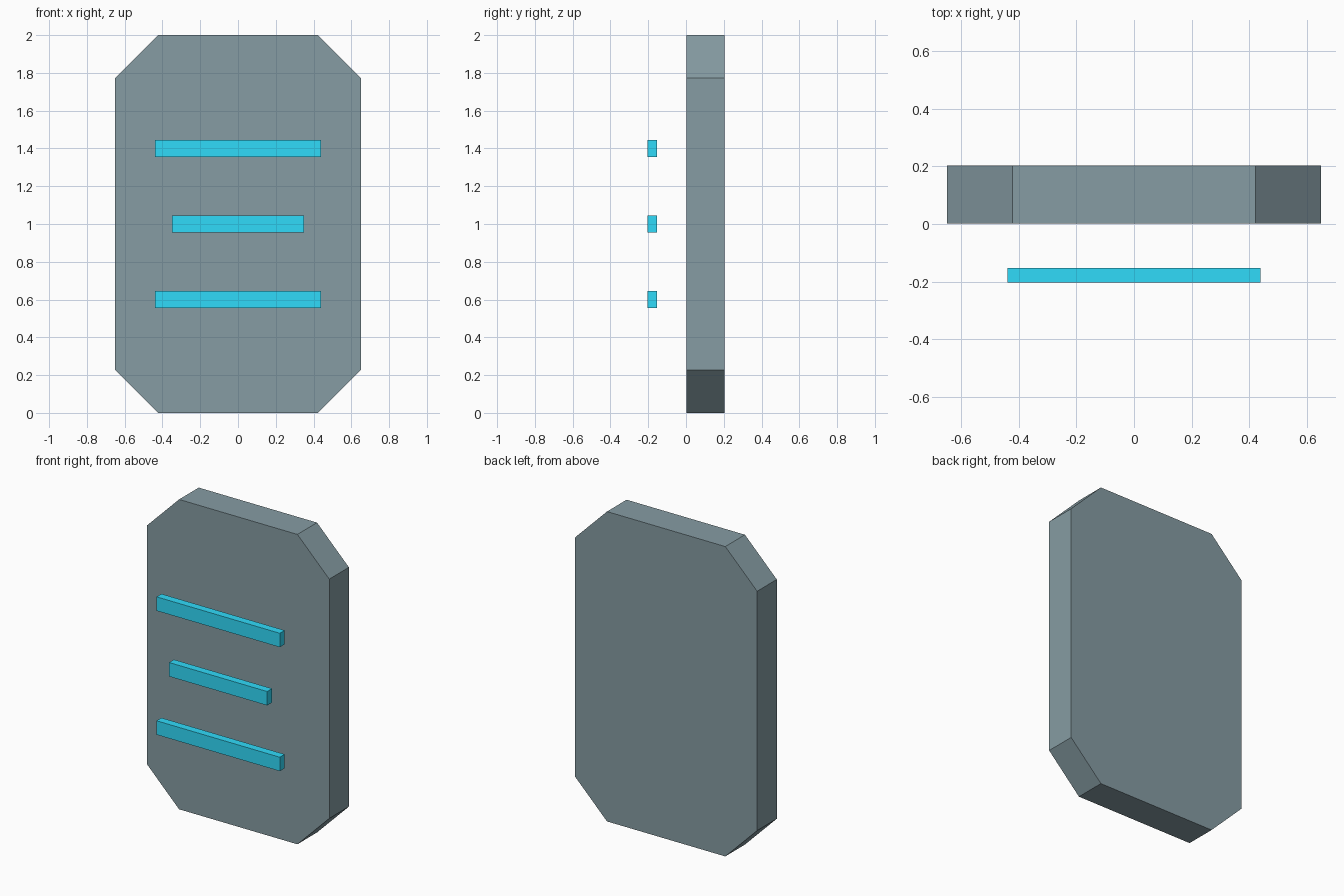
import bpy, bmesh

if "Cube" in bpy.data.objects:
    bpy.data.objects.remove(bpy.data.objects["Cube"])

W, H, CUT = 0.65, 2.0, 0.2275        # half width, height, corner cut
BACK, THICK = 0.2025, 0.2            # rear face position, slab thickness


def material(name, rgb):
    mat = bpy.data.materials.new(name)
    mat.diffuse_color = (*rgb, 1)
    mat.use_nodes = True
    mat.node_tree.nodes["Principled BSDF"].inputs["Base Color"].default_value = mat.diffuse_color
    return mat


slate = material("slate", (0.238, 0.332, 0.366))
cyan = material("cyan", (0.03, 0.708, 0.956))

# Slab: octagonal outline pushed from front to back
quarter = [(W - CUT, 0), (W, CUT)]
right = quarter + [(x, H - z) for x, z in reversed(quarter)]
outline = right + [(-x, z) for x, z in reversed(right)]

bm = bmesh.new()
face = bm.faces.new([bm.verts.new((x, BACK - THICK, z)) for x, z in outline])
ext = bmesh.ops.extrude_face_region(bm, geom=[face], use_keep_orig=True)
bmesh.ops.translate(bm, vec=(0, THICK, 0),
                    verts=[v for v in ext["geom"] if isinstance(v, bmesh.types.BMVert)])
bmesh.ops.recalc_face_normals(bm, faces=bm.faces)
mesh = bpy.data.meshes.new("slab")
bm.to_mesh(mesh)
bm.free()
mesh.materials.append(slate)
slab = bpy.data.objects.new("slab", mesh)
bpy.context.collection.objects.link(slab)


# Bars floating in front of the slab
def add_bar(name, width, z):
    bpy.ops.mesh.primitive_cube_add(size=1, location=(0, -0.1775, z))
    bar = bpy.context.object
    bar.name = name
    bar.scale = (width, 0.05, 0.09)
    bar.data.materials.append(cyan)


for name, width, z in (("lower_bar", 0.88, 0.6),
                       ("middle_bar", 0.7, 1.0),
                       ("upper_bar", 0.88, 1.4)):
    add_bar(name, width, z)
